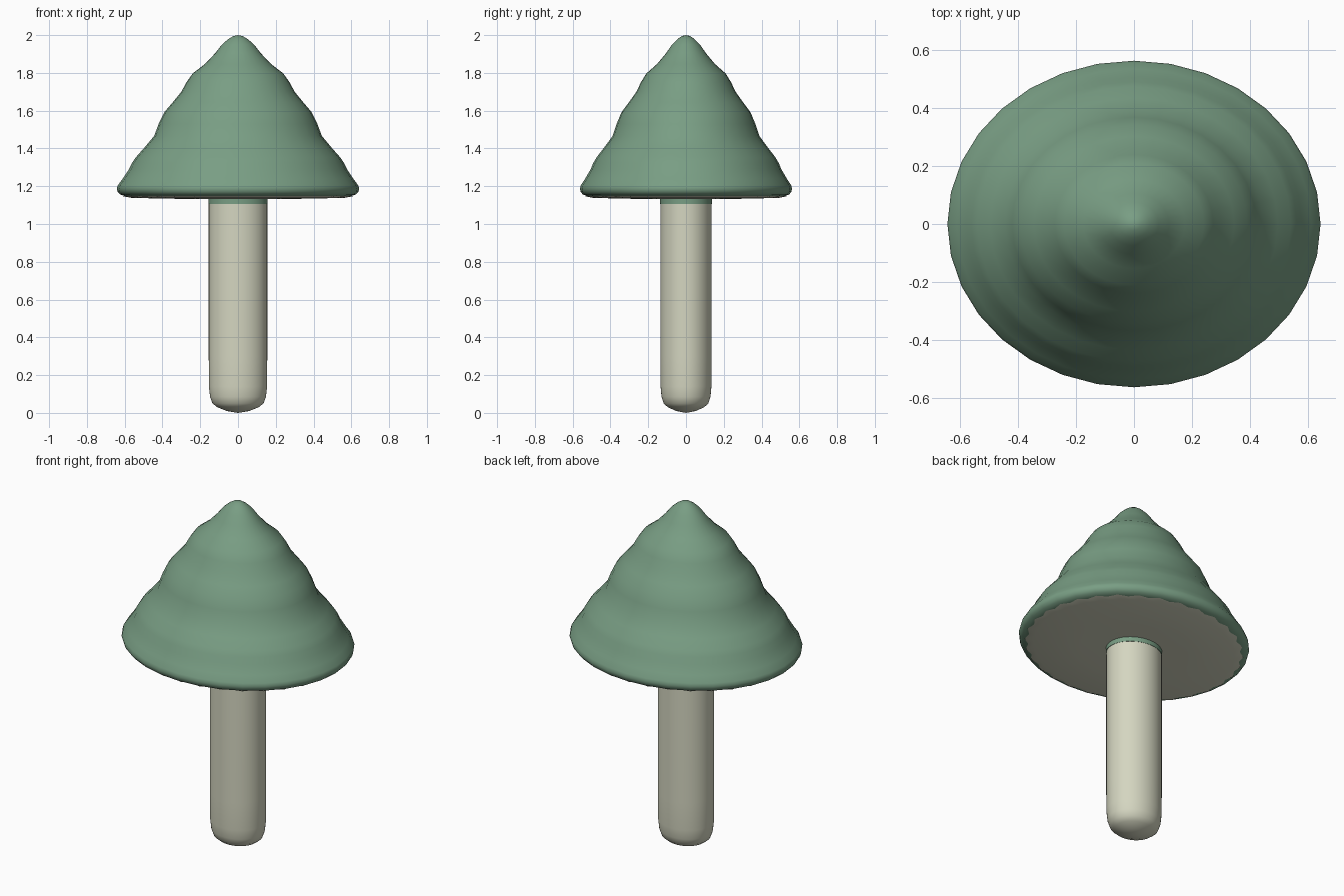
import bpy, bmesh, math

if "Cube" in bpy.data.objects:
    bpy.data.objects.remove(bpy.data.objects["Cube"])

SQUASH = 0.875  # depth / width of the oval plan


def material(name, rgb):
    m = bpy.data.materials.new(name)
    m.diffuse_color = (*rgb, 1)
    m.use_nodes = True
    m.node_tree.nodes["Principled BSDF"].inputs["Base Color"].default_value = m.diffuse_color
    return m


def lathe(name, profile, mat, segs=32, wave=0.0, angle=50):
    """Revolve (radius, z) points into an oval solid; wave scallops the first ring."""
    bm = bmesh.new()
    rings = []
    for k, (r, z) in enumerate(profile):
        if r == 0:
            rings.append([bm.verts.new((0, 0, z))] * segs)
            continue
        ring = []
        for i in range(segs):
            a = 2 * math.pi * i / segs
            q = r - wave * (i % 2) if k == 0 else r
            ring.append(bm.verts.new((q * math.cos(a), q * math.sin(a) * SQUASH, z)))
        rings.append(ring)
    for lo, hi in zip(rings, rings[1:]):
        for i in range(segs):
            j = (i + 1) % segs
            bm.faces.new(list(dict.fromkeys((lo[i], lo[j], hi[j], hi[i]))))
    bmesh.ops.recalc_face_normals(bm, faces=bm.faces)
    me = bpy.data.meshes.new(name)
    bm.to_mesh(me)
    bm.free()
    ob = bpy.data.objects.new(name, me)
    bpy.context.collection.objects.link(ob)
    me.materials.append(mat)
    bpy.context.view_layer.objects.active = ob
    ob.select_set(True)
    bpy.ops.object.shade_smooth_by_angle(angle=math.radians(angle))
    ob.select_set(False)
    return ob


green = material("cap_green", (0.19, 0.34, 0.23))
cream = material("stem_cream", (0.66, 0.67, 0.53))

# Stem with rounded foot
lathe("stem", [(0, 0.0), (0.06, 0.01), (0.11, 0.03), (0.135, 0.05), (0.148, 0.085),
               (0.154, 0.14), (0.155, 0.3), (0.155, 1.12), (0, 1.12)], cream, 48)

# Green collar where the stem meets the cap
lathe("collar", [(0, 1.105), (0.157, 1.105), (0.157, 1.145), (0, 1.145)], green, 48)

# Tiered cap with rolled rim, closed underneath
lathe("cap", [(0, 1.15), (0.56, 1.145), (0.60, 1.148), (0.625, 1.157), (0.637, 1.17),
              (0.642, 1.188), (0.636, 1.205), (0.61, 1.24), (0.577, 1.29),
              (0.56, 1.325), (0.54, 1.354), (0.495, 1.405), (0.444, 1.466),
              (0.42, 1.53), (0.39, 1.592), (0.345, 1.645), (0.30, 1.70),
              (0.273, 1.75), (0.24, 1.797), (0.175, 1.847), (0.12, 1.905),
              (0.085, 1.95), (0.053, 1.978), (0.025, 1.995), (0, 2.0)],
      green, 32, 0, 60)

# Pale underside with a scalloped edge
lathe("cap_underside", [(0.61, 1.147), (0.56, 1.138), (0.3, 1.133), (0, 1.13)],
      cream, 64, 0.02)
